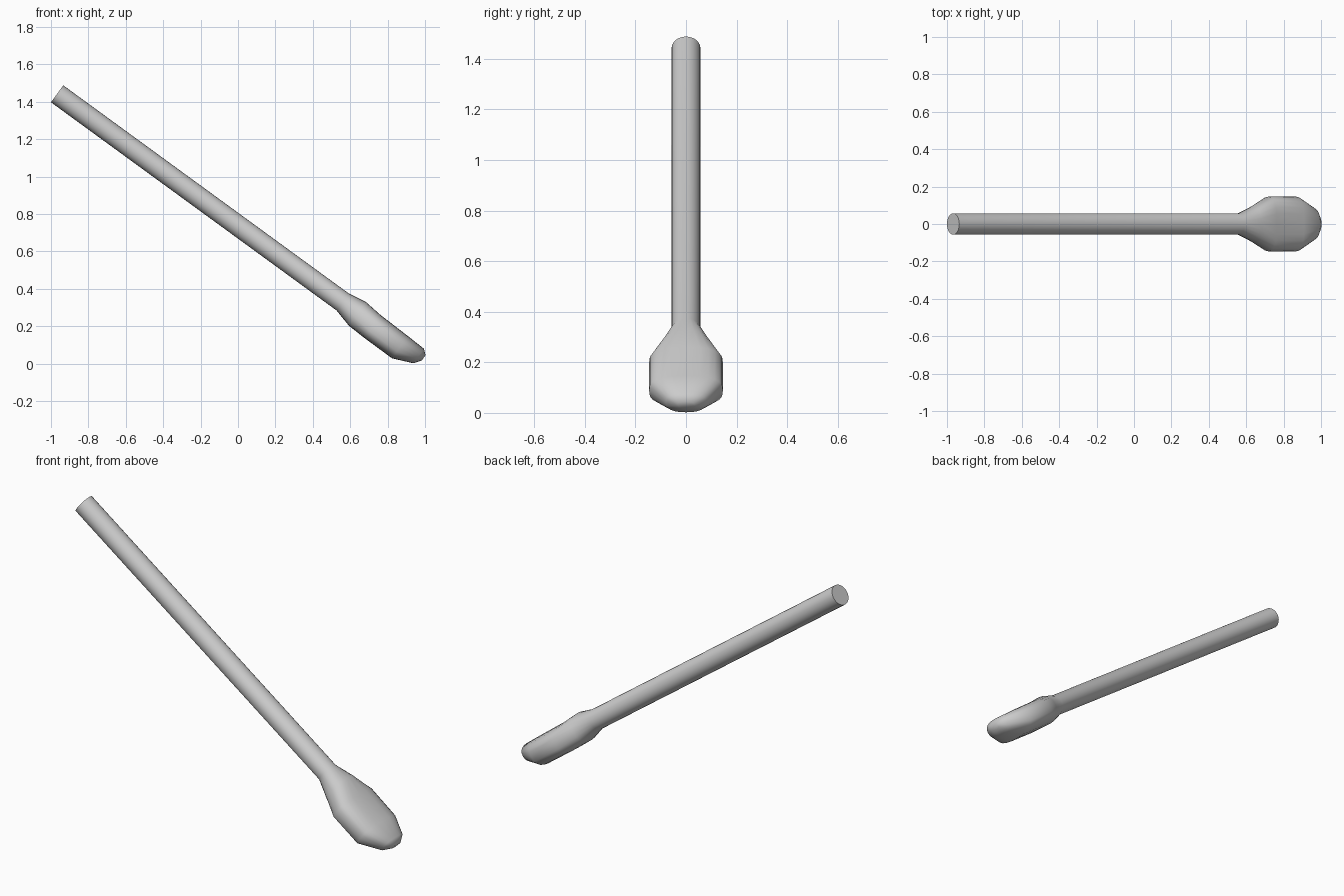
import bpy, bmesh, math
from mathutils import Vector

if "Cube" in bpy.data.objects:
    bpy.data.objects.remove(bpy.data.objects["Cube"])

START = Vector((-0.967, 0, 1.443))          # centre of the handle's upper end
ALONG = Vector((0.808, 0, -0.589)).normalized()
UP = Vector((-ALONG.z, 0, ALONG.x))         # faces away from the underside
SIDES = 24

# distance along shaft, half width, top, bottom, squareness of the section
SECTIONS = [
    (0.000, 0.057, 0.056, -0.056, 2.0),
    (1.890, 0.057, 0.056, -0.056, 2.0),
    (1.990, 0.095, 0.073, -0.083, 2.3),
    (2.095, 0.146, 0.063, -0.087, 2.8),
    (2.280, 0.146, 0.058, -0.088, 2.8),
    (2.388, 0.080, 0.054, -0.042, 2.4),
    (2.415, 0.036, 0.031, -0.004, 2.0),
]


def power(v, p):
    return math.copysign(abs(v) ** (2 / p), v)


def add_ring(bm, s, w, top, bottom, p):
    mid, half = (top + bottom) / 2, (top - bottom) / 2
    ring = []
    for i in range(SIDES):
        a = 2 * math.pi * i / SIDES
        y = w * power(math.cos(a), p)
        n = mid + half * power(math.sin(a), p)
        ring.append(bm.verts.new(START + ALONG * s + UP * n + Vector((0, y, 0))))
    return ring


# one continuous skin: round handle flaring into a thick paddle head
bm = bmesh.new()
rings = [add_ring(bm, *sec) for sec in SECTIONS]
for a, b in zip(rings, rings[1:]):
    for i in range(SIDES):
        j = (i + 1) % SIDES
        bm.faces.new((a[i], a[j], b[j], b[i]))
bm.faces.new(rings[0])
bm.faces.new(rings[-1])
bmesh.ops.recalc_face_normals(bm, faces=bm.faces)

mesh = bpy.data.meshes.new("stirring_stick")
bm.to_mesh(mesh)
bm.free()
stick = bpy.data.objects.new("stirring_stick", mesh)
bpy.context.collection.objects.link(stick)
bpy.context.view_layer.objects.active = stick
stick.select_set(True)
bpy.ops.object.shade_smooth_by_angle(angle=math.radians(60))
